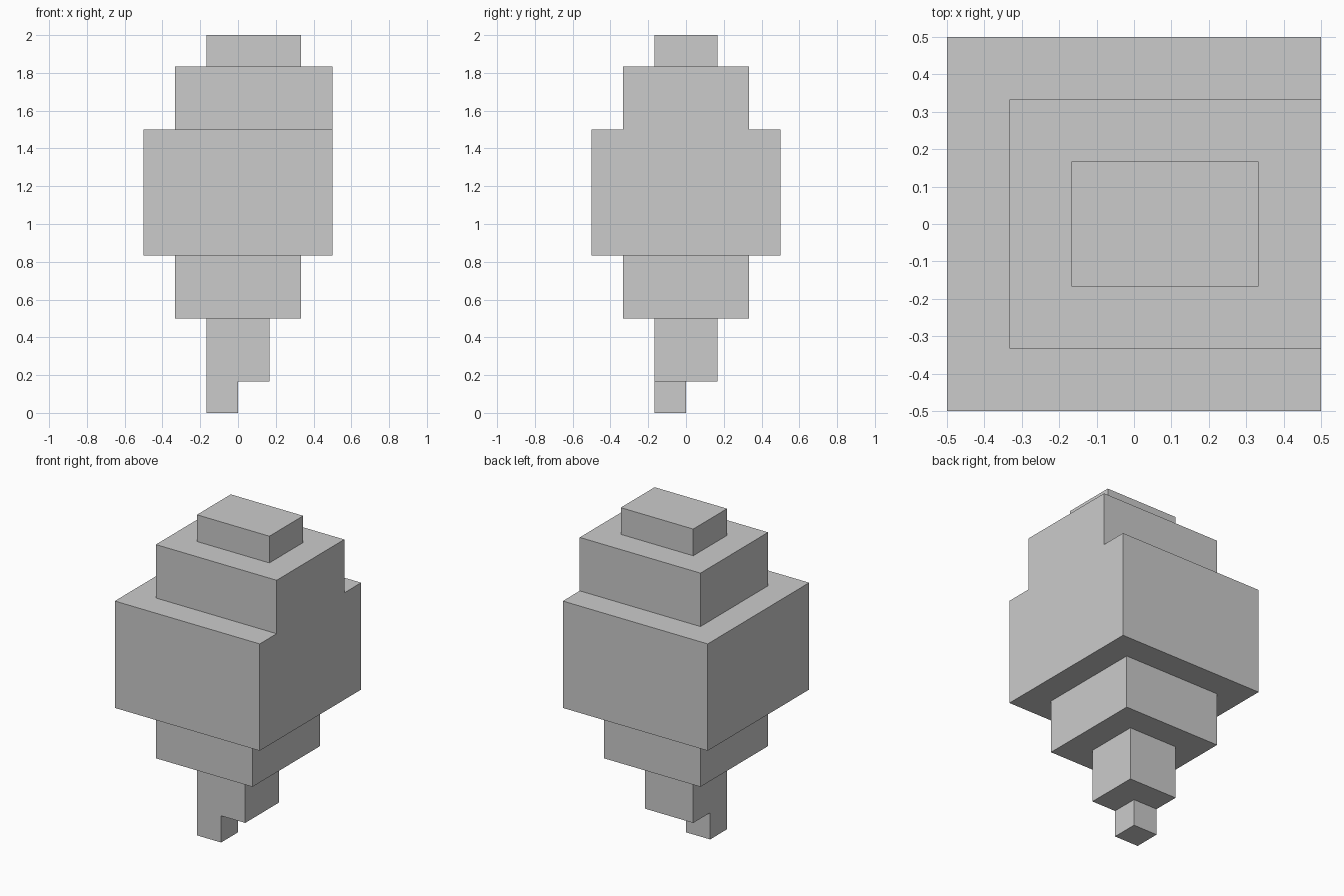
import bpy, bmesh
from mathutils import Vector

if "Cube" in bpy.data.objects:
    bpy.data.objects.remove(bpy.data.objects["Cube"])

U = 1 / 6  # block size

# Stacked tiers in block units: x0, x1, y0, y1, z0, z1
TIERS = [
    (-1, 0, -1, 0, 0, 1),     # tip
    (-1, 1, -1, 1, 1, 3),     # stem
    (-2, 2, -2, 2, 3, 5),     # lower step
    (-3, 3, -3, 3, 5, 9),     # main body
    (-2, 3, -2, 2, 9, 11),    # upper step, flush with the right side
    (-1, 2, -1, 1, 11, 12),   # cap
]

cells = {(x, y, z) for x0, x1, y0, y1, z0, z1 in TIERS
         for x in range(x0, x1) for y in range(y0, y1) for z in range(z0, z1)}

# Skin the blocks: one quad wherever a filled cell meets empty space
bm = bmesh.new()
for cell in cells:
    for axis in range(3):
        for sign in (-1, 1):
            n = Vector((0, 0, 0))
            n[axis] = sign
            if tuple(int(c + d) for c, d in zip(cell, n)) in cells:
                continue
            a = Vector((0, 0, 0))
            a[(axis + 1) % 3] = 0.5
            b = n.cross(a)
            mid = Vector(cell) + Vector((0.5, 0.5, 0.5)) + n * 0.5
            bm.faces.new([bm.verts.new((mid + s * a + t * b) * U)
                          for s, t in ((-1, -1), (1, -1), (1, 1), (-1, 1))])

# Weld the skin and merge flat regions into large clean faces
bmesh.ops.remove_doubles(bm, verts=bm.verts[:], dist=0.001)
bmesh.ops.dissolve_limit(bm, angle_limit=0.01, verts=bm.verts[:], edges=bm.edges[:])
bmesh.ops.recalc_face_normals(bm, faces=bm.faces[:])

mesh = bpy.data.meshes.new("stepped_block_body")
bm.to_mesh(mesh)
bm.free()
bpy.context.collection.objects.link(bpy.data.objects.new("stepped_block_body", mesh))
